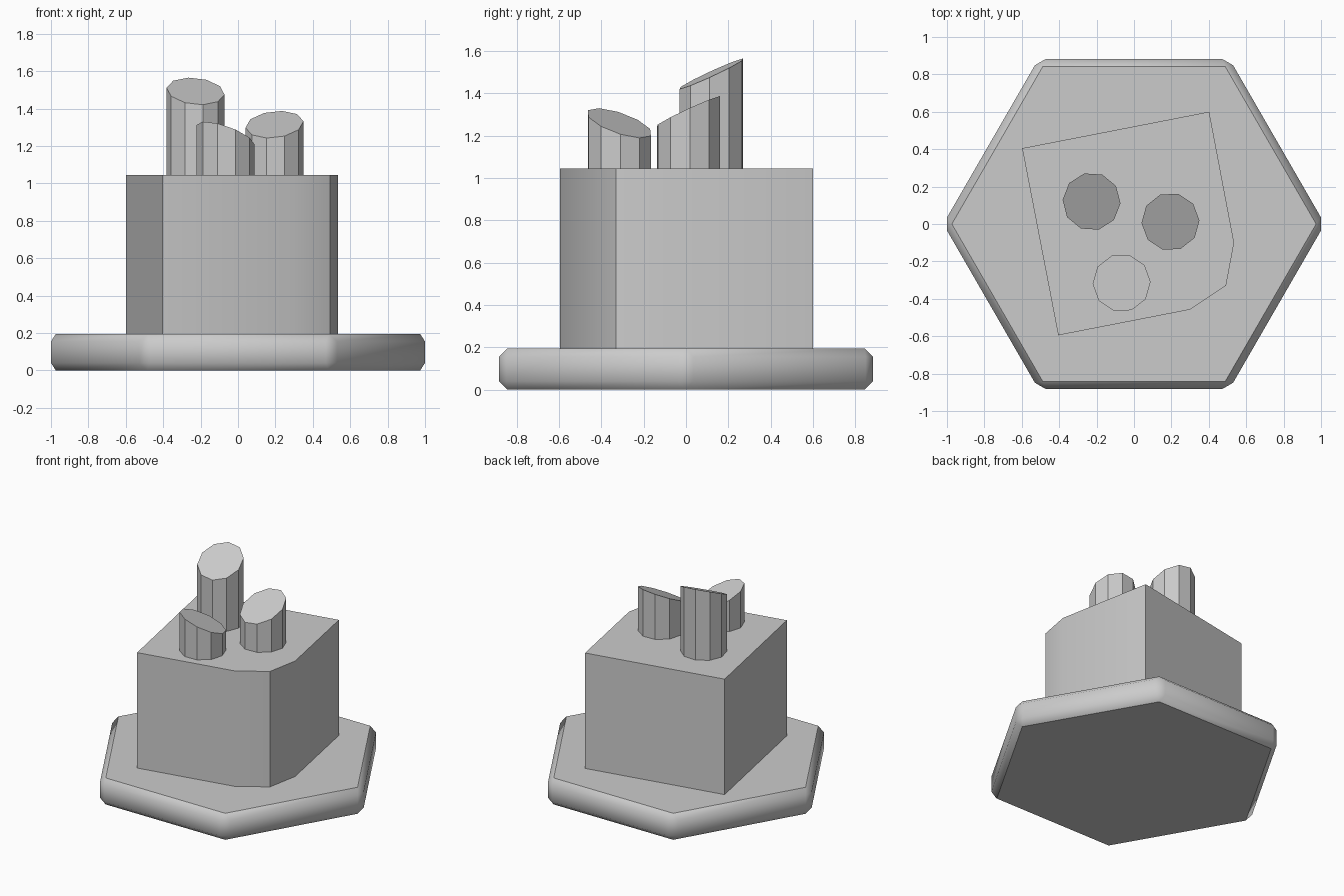
import bpy, bmesh, math

if "Cube" in bpy.data.objects:
    bpy.data.objects.remove(bpy.data.objects["Cube"])


def prism(name, outline, z_bottom, top):
    """Extrude an outline (counter-clockwise) up to the height given by top(x, y)."""
    bm = bmesh.new()
    low = [bm.verts.new((x, y, z_bottom)) for x, y in outline]
    high = [bm.verts.new((x, y, top(x, y))) for x, y in outline]
    bm.faces.new(low[::-1])
    bm.faces.new(high)
    n = len(outline)
    for i in range(n):
        j = (i + 1) % n
        bm.faces.new((low[i], low[j], high[j], high[i]))
    mesh = bpy.data.meshes.new(name)
    bm.to_mesh(mesh)
    bm.free()
    ob = bpy.data.objects.new(name, mesh)
    bpy.context.collection.objects.link(ob)
    return ob


def ring(cx, cy, r, sides, turn=0.0):
    return [(cx + r * math.cos(math.radians(turn) + math.tau * i / sides),
             cy + r * math.sin(math.radians(turn) + math.tau * i / sides))
            for i in range(sides)]


def smooth(ob):
    bpy.ops.object.select_all(action='DESELECT')
    ob.select_set(True)
    bpy.context.view_layer.objects.active = ob
    bpy.ops.object.shade_smooth_by_angle(angle=math.radians(34))


# Hexagonal base plate with chamfered edges
base = prism("base_plate", ring(0, 0, 1.02, 6), 0.0, lambda x, y: 0.195)
bevel = base.modifiers.new("Chamfer", 'BEVEL')
bevel.width = 0.04
bevel.segments = 1
bevel.limit_method = 'NONE'
bpy.context.view_layer.objects.active = base
base.select_set(True)
bpy.ops.object.modifier_apply(modifier=bevel.name)
smooth(base)

# Turned square block with one rounded corner
block_outline = [(-0.598, 0.405), (-0.405, -0.595), (0.298, -0.458),
                 (0.492, -0.33), (0.535, -0.10), (0.402, 0.60)]
smooth(prism("block", block_outline, 0.17, lambda x, y: 1.045))

# Slant-cut ten-sided posts: centre, turn, mid height, slope in x and y
posts = [
    ("left_post", -0.227, 0.12, -3.5, 1.493, -0.088, 0.46),
    ("right_post", 0.195, 0.012, 2.5, 1.315, 0.09, 0.46),
    ("front_post", -0.066, -0.315, 2.0, 1.26, -0.331, -0.312),
]
for name, cx, cy, turn, h, sx, sy in posts:
    prism(name, ring(cx, cy, 0.155, 10, turn), 1.02,
          lambda x, y: h + sx * (x - cx) + sy * (y - cy))
